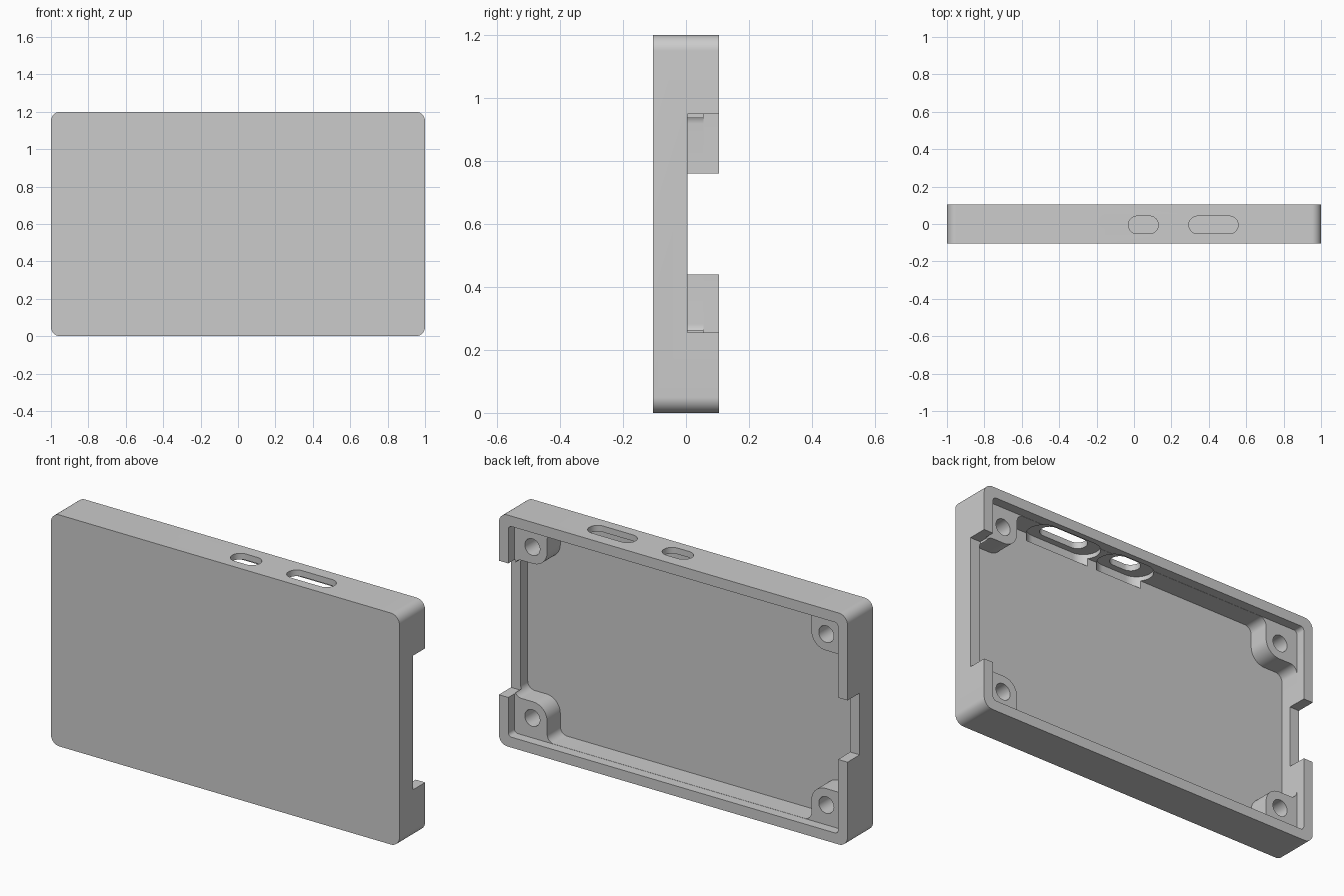
import bpy, bmesh, math
from mathutils import Vector

if "Cube" in bpy.data.objects:
    bpy.data.objects.remove(bpy.data.objects["Cube"], do_unlink=True)

# Main dimensions
HEIGHT, HALF_DEPTH, WALL = 1.2, 0.105, 0.054
FLOOR, BOSS_TOP, SILL = -0.053, 0.055, 0.005
MID = HEIGHT / 2
BOSS_CENTRE, BOSS_EDGE = 0.157, 0.242

grey = bpy.data.materials.new("light_grey")
grey.use_nodes = True
grey.diffuse_color = (0.6, 0.6, 0.6, 1)
grey.node_tree.nodes["Principled BSDF"].inputs["Base Color"].default_value = (0.6, 0.6, 0.6, 1)


def rounded(corners, steps=12):
    """Outline from (a, b, radius) corners, each replaced by an arc."""
    out = []
    for i, (a, b, r) in enumerate(corners):
        p = Vector((a, b))
        if r <= 0:
            out.append(p)
            continue
        d1 = (Vector(corners[i - 1][:2]) - p).normalized()
        d2 = (Vector(corners[(i + 1) % len(corners)][:2]) - p).normalized()
        centre = p + (d1 + d2) * r          # all corners are square
        for k in range(steps + 1):
            t = math.pi / 2 * k / steps
            out.append(centre - d2 * r * math.cos(t) - d1 * r * math.sin(t))
    return out


def rect(ca, cb, ha, hb, r=0):
    return rounded([(ca + sa * ha, cb + sb * hb, r)
                    for sa, sb in ((1, 1), (-1, 1), (-1, -1), (1, -1))])


def stadium(ca, cb, ha, hb):
    return rect(ca, cb, ha, hb, hb * 0.999)


def prism(name, outline, lo, hi, axis="Y"):
    """Extrude an outline along Y (points are x, z) or Z (points are x, y)."""
    place = (lambda p, h: (p.x, h, p.y)) if axis == "Y" else (lambda p, h: (p.x, p.y, h))
    bm = bmesh.new()
    low = [bm.verts.new(place(p, lo)) for p in outline]
    high = [bm.verts.new(place(p, hi)) for p in outline]
    bm.faces.new(low)
    bm.faces.new(high)
    n = len(low)
    for i in range(n):
        j = (i + 1) % n
        bm.faces.new((low[i], low[j], high[j], high[i]))
    bmesh.ops.recalc_face_normals(bm, faces=bm.faces)
    mesh = bpy.data.meshes.new(name)
    bm.to_mesh(mesh)
    bm.free()
    mesh.materials.append(grey)
    obj = bpy.data.objects.new(name, mesh)
    bpy.context.collection.objects.link(obj)
    return obj


def cut(target, cutter):
    """Subtract the cutter, then throw it away."""
    cutter.hide_render = True
    mod = target.modifiers.new("cut", "BOOLEAN")
    mod.operation, mod.solver, mod.object = "DIFFERENCE", "EXACT", cutter
    bpy.context.view_layer.objects.active = target
    bpy.ops.object.modifier_apply(modifier=mod.name)
    bpy.data.objects.remove(cutter, do_unlink=True)


# Outer block with rounded corners
shell = prism("enclosure_shell", rect(0, MID, 1, MID, 0.05), -HALF_DEPTH, HALF_DEPTH)

# Shallow upper recess inside the rim
cut(shell, prism("rim_recess", rect(0, MID, 1 - WALL, MID - WALL, 0.02), BOSS_TOP, 0.2))

# Deep cavity that leaves a filleted screw boss in every corner
wx, wz = 0.999 - WALL, MID - WALL - 0.001
bx, bz = 1 - BOSS_EDGE, MID - BOSS_EDGE
corners = []
for sx, sz in ((1, 1), (-1, 1), (-1, -1), (1, -1)):
    step = [(wx, bz, 0.04), (bx, bz, 0.08), (bx, wz, 0.04)]
    if sx * sz < 0:
        step.reverse()
    corners += [(sx * a, MID + sz * b, r) for a, b, r in step]
cut(shell, prism("cavity", rounded(corners), FLOOR, 0.15))

# Blind screw holes
for sx in (1, -1):
    for sz in (1, -1):
        hole = stadium(sx * (1 - BOSS_CENTRE), MID + sz * (MID - BOSS_CENTRE), 0.043, 0.043)
        cut(shell, prism("screw_hole", hole, FLOOR, 0.15))

# Notches in the two end walls, one tall and one short
for side, low, high in ((1, 0.255, 0.95), (-1, 0.44, 0.76)):
    outline = rect(side * 1.02, (low + high) / 2, 0.08, (high - low) / 2)
    cut(shell, prism("side_notch", outline, SILL, 0.2))

# Port slots in the top wall, with wider pockets on the inside
for x, half in ((0.425, 0.132), (0.05, 0.08)):
    cut(shell, prism("port_pocket", stadium(x, -0.005, half + 0.07, 0.08), 1.105, 1.168, "Z"))
    cut(shell, prism("port_slot", stadium(x, -0.005, half, 0.047), 1.12, 1.3, "Z"))

# Smooth arcs, keep the hard edges
bpy.ops.object.select_all(action="DESELECT")
shell.select_set(True)
bpy.context.view_layer.objects.active = shell
bpy.ops.object.shade_smooth_by_angle(angle=math.radians(30))
